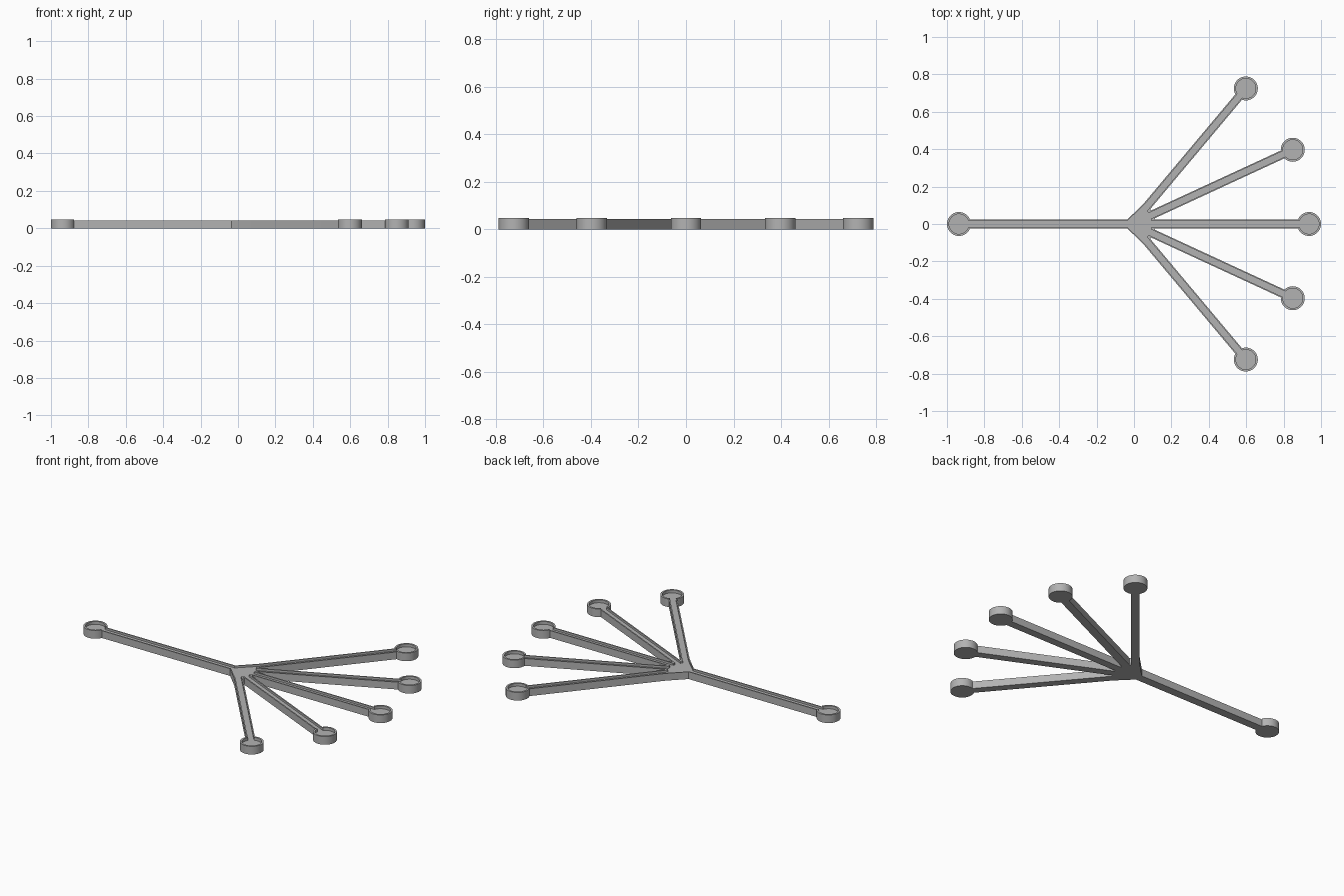
import bpy, bmesh
from math import radians, sin, cos, asin, pi

if "Cube" in bpy.data.objects:
    bpy.data.objects.remove(bpy.data.objects["Cube"])

OX = -0.010                      # point the arms radiate from
SEG = 36                         # steps per cup arc
ARM_TOP, CUP_TOP, FLOOR = 0.043, 0.048, 0.031
# (angle, length, extra half width, distance along the arm where the hub flare ends)
ARMS = [(radians(a), 0.946, 0.0, 0.13) for a in (-50, -24.8, 0, 24.8, 50)]
ARMS.append((pi, 0.926, 0.002, 0.024))


def arm_point(ang, along, side):
    return (OX + along * cos(ang) - side * sin(ang),
            along * sin(ang) + side * cos(ang))


def outline(half, cup_r, notch):
    """Counter-clockwise outline of the whole tray as (x, y, rim height)."""
    pts = []
    for i, (ang, length, extra, flare) in enumerate(ARMS):
        # round cup at the arm's end, stepped up from the arm rim
        gap = asin((half + extra) / cup_r)
        cx, cy = arm_point(ang, length, 0)
        arc = []
        for k in range(SEG + 1):
            t = ang - pi + gap + (2 * pi - 2 * gap) * k / SEG
            arc.append((cx + cup_r * cos(t), cy + cup_r * sin(t), CUP_TOP))
        pts.append((*arc[0][:2], ARM_TOP))
        pts += arc
        pts.append((*arc[-1][:2], ARM_TOP))
        # blunt notch to the next arm, or the flared side of the hub
        nang, _, nextra, nflare = ARMS[(i + 1) % len(ARMS)]
        if (nang - ang) % (2 * pi) < 1:
            flare = nflare = notch
        pts.append((*arm_point(ang, flare, half + extra), ARM_TOP))
        pts.append((*arm_point(nang, nflare, -half - nextra), ARM_TOP))
    return pts


outer = outline(0.023, 0.064, 0.123)
inner = outline(0.016, 0.053, 0.105)

bm = bmesh.new()
cache = {}


def vert(p, z):
    key = (round(p[0], 5), round(p[1], 5), round(z, 5))
    if key not in cache:
        cache[key] = bm.verts.new(key)
    return cache[key]


def face(vs):
    vs = list(dict.fromkeys(vs))
    if len(vs) > 2:
        bm.faces.new(vs)


n = len(outer)
for i in range(n):
    j = (i + 1) % n
    a, b, c, d = outer[i], outer[j], inner[i], inner[j]
    # rim top, including the small steps beside each cup
    face([vert(a, a[2]), vert(b, b[2]), vert(d, d[2]), vert(c, c[2])])
    if a[:2] == b[:2]:
        continue
    # outer wall and channel wall
    face([vert(a, 0), vert(b, 0), vert(b, b[2]), vert(a, a[2])])
    face([vert(d, FLOOR), vert(c, FLOOR), vert(c, c[2]), vert(d, d[2])])

# underside and channel floor
face([vert(p, 0) for p in reversed(outer)])
face([vert(p, FLOOR) for p in inner])

mesh = bpy.data.meshes.new("channel_tray")
bm.to_mesh(mesh)
bm.free()
tray = bpy.data.objects.new("channel_tray", mesh)
bpy.context.collection.objects.link(tray)

# dark grey finish
grey = bpy.data.materials.new("dark_grey")
grey.diffuse_color = (0.45, 0.45, 0.45, 1)
grey.use_nodes = True
grey.node_tree.nodes["Principled BSDF"].inputs["Base Color"].default_value = grey.diffuse_color
mesh.materials.append(grey)

bpy.context.view_layer.objects.active = tray
tray.select_set(True)
bpy.ops.object.shade_smooth_by_angle(angle=radians(30))
